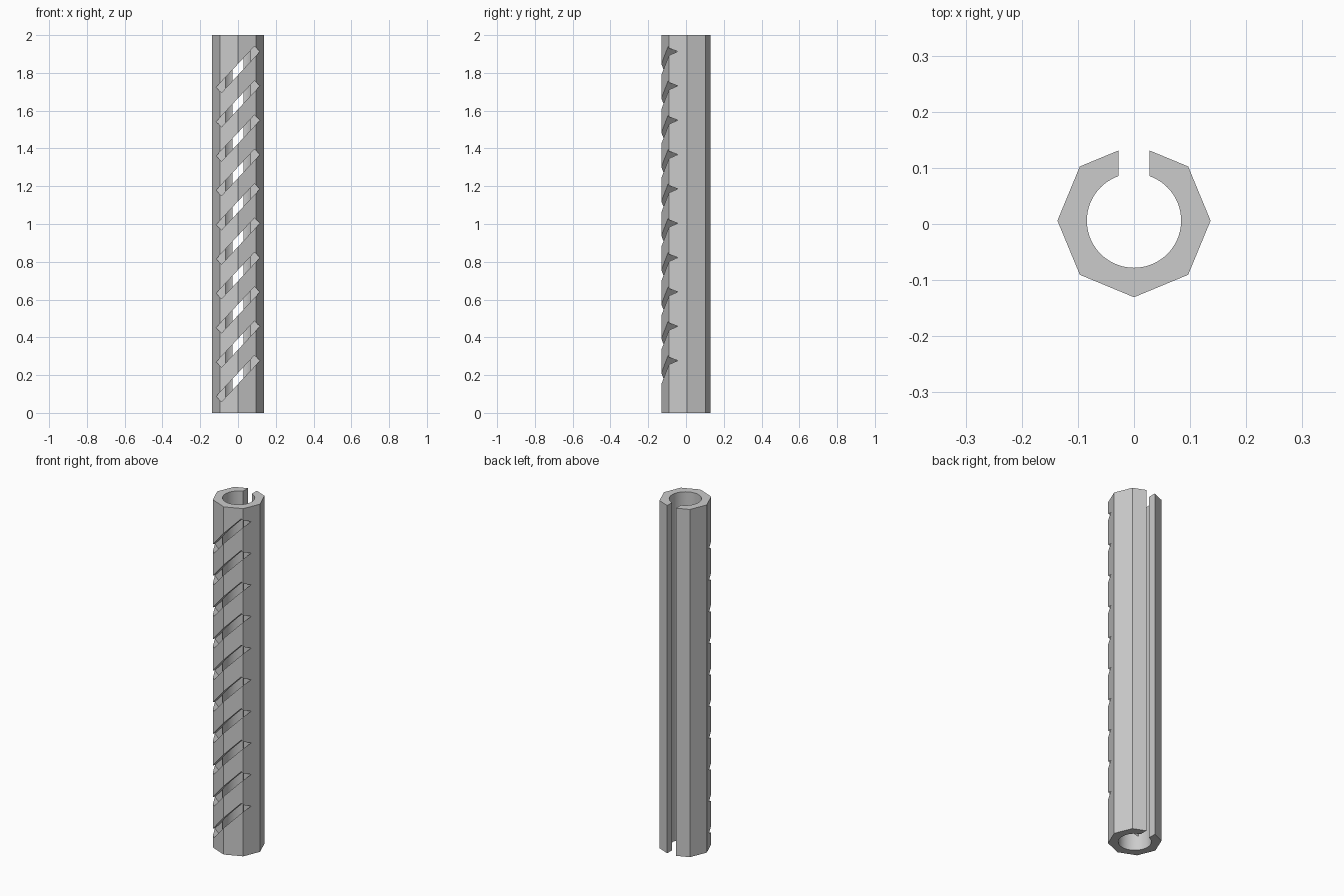
import bpy, bmesh, math
from mathutils import Matrix

cube = bpy.data.objects.get("Cube")
if cube:
    bpy.data.objects.remove(cube, do_unlink=True)

HEIGHT, CENTRE_Y = 2.0, 0.006
OUTER, BORE, GAP = 0.1365, 0.084, 0.028
SLOTS, SLOT_ANGLE = 10, math.radians(47)

grey = bpy.data.materials.new("plain grey")
grey.use_nodes = True
colour = (0.6, 0.6, 0.6, 1)
grey.diffuse_color = colour
grey.node_tree.nodes["Principled BSDF"].inputs["Base Color"].default_value = colour


def make_object(name, bm):
    bmesh.ops.recalc_face_normals(bm, faces=bm.faces)
    mesh = bpy.data.meshes.new(name)
    bm.to_mesh(mesh)
    bm.free()
    mesh.materials.append(grey)
    obj = bpy.data.objects.new(name, mesh)
    bpy.context.collection.objects.link(obj)
    return obj


# Split tube: octagon outside, round bore inside, open gap along the back
def polar(r, a):
    return (r * math.cos(a), r * math.sin(a))


top_y = OUTER - GAP * math.tan(math.pi / 8)
outer = [(-GAP, top_y)]
outer += [polar(OUTER, math.radians(135 + 45 * i)) for i in range(7)]
outer += [(GAP, top_y)]
half_gap = math.asin(GAP / BORE)
start, steps = math.pi / 2 - half_gap, 64
sweep = 2 * math.pi - 2 * half_gap
inner = [polar(BORE, start - sweep * i / steps) for i in range(steps + 1)]

bm = bmesh.new()
profile = bm.faces.new([bm.verts.new((x, y + CENTRE_Y, 0)) for x, y in outer + inner])
walls = bmesh.ops.extrude_face_region(bm, geom=[profile])
bmesh.ops.translate(bm, vec=(0, 0, HEIGHT),
                    verts=[v for v in walls["geom"] if isinstance(v, bmesh.types.BMVert)])
tube = make_object("slotted_tube", bm)

# Row of slanted slots cut into the front
bm = bmesh.new()
for i in range(SLOTS):
    z = HEIGHT * (i + 1) / (SLOTS + 1)
    place = (Matrix.Translation((0, -0.145, z))
             @ Matrix.Rotation(-SLOT_ANGLE, 4, 'Y')
             @ Matrix.Diagonal((0.297, 0.2, 0.04, 1)))
    bmesh.ops.create_cube(bm, size=1, matrix=place)
cutter = make_object("slot_cutter", bm)
cutter.hide_render = True

cut = tube.modifiers.new("slots", 'BOOLEAN')
cut.operation = 'DIFFERENCE'
cut.solver = 'EXACT'
cut.object = cutter
bpy.context.view_layer.objects.active = tube
bpy.ops.object.select_all(action='DESELECT')
tube.select_set(True)
bpy.ops.object.modifier_apply(modifier=cut.name)
bpy.data.objects.remove(cutter, do_unlink=True)

# Smooth bore with crisp outer edges
bpy.ops.object.shade_smooth_by_angle(angle=math.radians(25))
